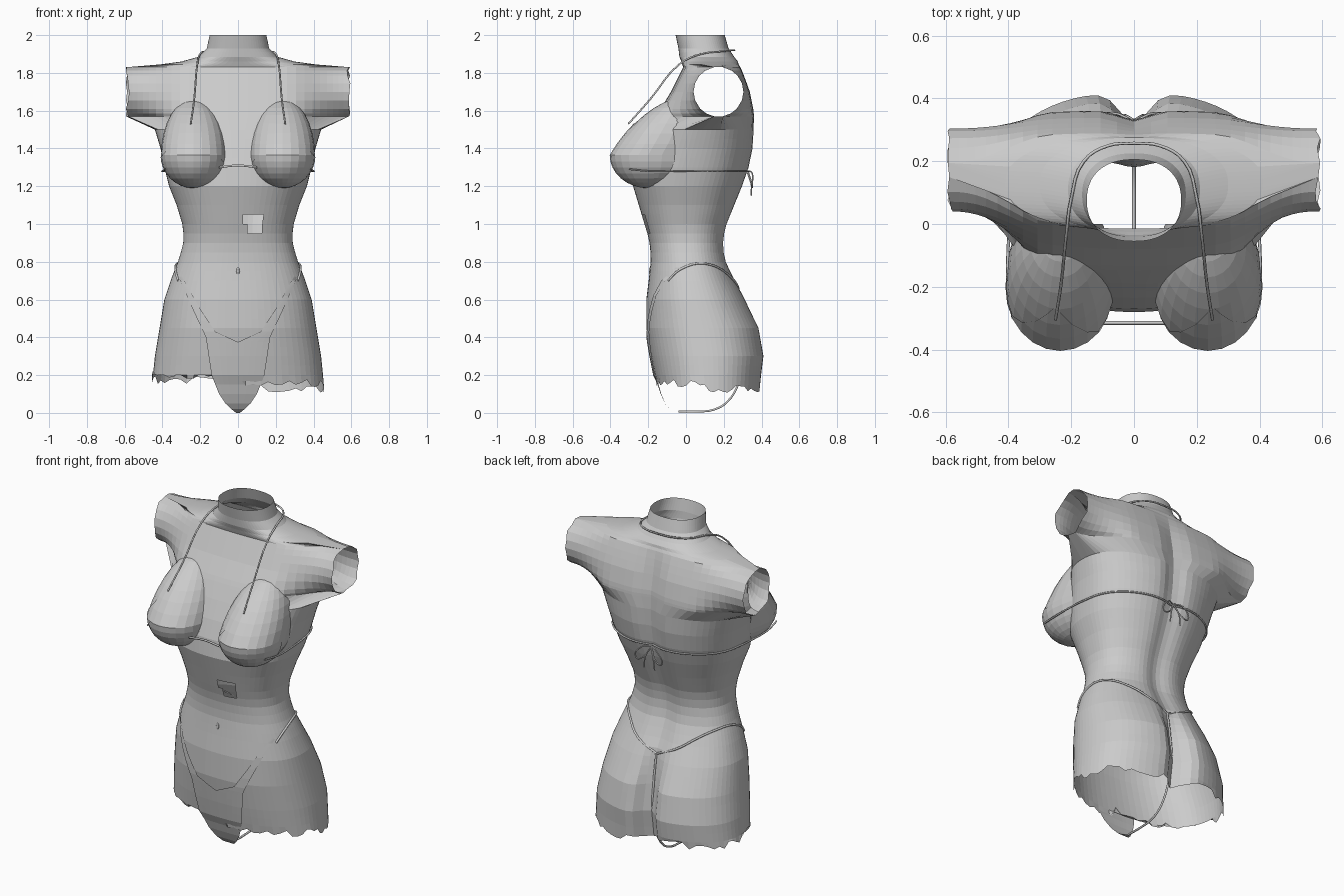
import bpy, bmesh, math, random
from mathutils import Vector

if "Cube" in bpy.data.objects:
    bpy.data.objects.remove(bpy.data.objects["Cube"])
random.seed(4)

# Torso profile: height, half width, front y, back y
PROFILE = [
    (.15, .455, -.155, .40), (.30, .44, -.185, .42), (.45, .415, -.21, .395),
    (.60, .39, -.21, .32), (.72, .35, -.195, .255), (.82, .31, -.185, .21),
    (.92, .285, -.195, .205), (1.0, .295, -.22, .225), (1.1, .325, -.25, .265),
    (1.2, .365, -.28, .305), (1.3, .39, -.27, .34), (1.4, .41, -.235, .36),
    (1.5, .44, -.19, .365), (1.6, .45, -.14, .36), (1.7, .45, -.08, .34),
    (1.77, .45, -.045, .315), (1.83, .45, -.015, .29), (1.845, .41, -.02, .28),
    (1.86, .30, -.025, .275), (1.885, .21, -.035, .255), (1.93, .165, -.04, .225),
    (2.0, .15, -.055, .205)]
GROOVE = [(0, .1), (.45, .095), (.65, .025), (1.2, .025), (1.4, .035), (1.7, .03), (1.86, 0)]
N = 2.3
ARM_X, ARM_Y, ARM_Z, ARM_R = .575, .172, 1.70, .132


def interp(table, z):
    if z <= table[0][0]:
        return table[0][1:]
    for a, b in zip(table, table[1:]):
        if z <= b[0]:
            t = (z - a[0]) / (b[0] - a[0])
            return tuple(p + (q - p) * t for p, q in zip(a[1:], b[1:]))
    return table[-1][1:]


def groove(x, z):
    return interp(GROOVE, z)[0] * math.exp(-(x / .065) ** 2)


def surf(deg, z, off=0.0):
    """Point on the torso at an angle (0 = +x side, 90 = back)."""
    hw, yf, yb = interp(PROFILE, z)
    c, s = math.cos(math.radians(deg)), math.sin(math.radians(deg))
    r = (abs(c) ** N + abs(s) ** N) ** (-1 / N)
    x, y = (hw + off) * c * r, (yf + yb) / 2 + ((yb - yf) / 2 + off) * s * r
    if s > 0:
        y -= groove(x, z) * s
    return Vector((x, y, z))


def girdle(deg, z):
    """Chest and shoulder section that narrows into round arm stumps."""
    hw, yf, yb = interp(PROFILE, z)
    c, s = math.cos(math.radians(deg)), math.sin(math.radians(deg))
    x = ARM_X * max(-1, min(1, c * 1.07))
    t = max(0, (abs(x) - .26) / (ARM_X - .26))
    t = t * t * (3 - 2 * t)
    h = ARM_R * math.sqrt(max(0, 1 - ((z - ARM_Z) / ARM_R) ** 2))
    if s > 0:
        y = (yb - groove(x, z) - .08 * x * x) * (1 - t) + (ARM_Y + h) * t
    else:
        y = (yf + .2 * x * x) * (1 - t) + (ARM_Y - h) * t
    return Vector((x, y, z))


def front_y(x, z):
    hw, yf, yb = interp(PROFILE, max(z, .15))
    u = min(abs(x) / hw, .99)
    y = (yf + yb) / 2 - (yb - yf) / 2 * (1 - u ** N) ** (1 / N)
    if z < .2:
        k = (z / .2) ** .4
        y = -.03 * (1 - k) + y * k
    return y - .009


def finish(bm, name):
    bmesh.ops.recalc_face_normals(bm, faces=bm.faces)
    me = bpy.data.meshes.new(name)
    bm.to_mesh(me)
    bm.free()
    ob = bpy.data.objects.new(name, me)
    bpy.context.collection.objects.link(ob)
    return ob


def loft(rows, closed=True):
    bm = bmesh.new()
    rows = [[bm.verts.new(p) for p in row] for row in rows]
    for a, b in zip(rows, rows[1:]):
        n = len(a)
        for i in range(n if closed else n - 1):
            j = (i + 1) % n
            bm.faces.new((a[i], a[j], b[j], b[i]))
    return bm


def cord(name, pts, r=.006):
    cu = bpy.data.curves.new(name, 'CURVE')
    cu.dimensions = '3D'
    cu.bevel_depth, cu.bevel_resolution = r, 1
    cu.resolution_u = 4
    sp = cu.splines.new('BEZIER')
    sp.bezier_points.add(len(pts) - 1)
    for bp, p in zip(sp.bezier_points, pts):
        bp.co = p
        bp.handle_left_type = bp.handle_right_type = 'AUTO'
    ob = bpy.data.objects.new(name, cu)
    bpy.context.collection.objects.link(ob)


# Torso shell with shoulders, open at neck, arms and hips
SEG = 72
angles = [360 * i / SEG for i in range(SEG)]
rows = [[surf(a, .15 + .05 * i) for a in angles] for i in range(28)]
rows += [[girdle(a, z) for a in angles] for z in (1.57, 1.585, 1.61, 1.655, 1.7, 1.745, 1.785, 1.812, 1.83)]
rows += [[surf(a, z) for a in angles] for z in (1.845, 1.86, 1.885, 1.91, 1.93, 1.965, 2.0)]
for p in rows[0]:
    p.z += (.045 if p.x < 0 else 0) - .03 * (p.y > .1) + random.uniform(-.015, .03)
bm = loft(rows)
gone = []
for f in bm.faces:
    c = f.calc_center_median()
    arm = all(abs(v.co.x) > ARM_X - .001 for v in f.verts)
    tear = c.y < 0 and ((c.x - .08) / .055) ** 2 + ((c.z - 1.01) / .045) ** 2 < 1
    if arm or tear:
        gone.append(f)
bmesh.ops.delete(bm, geom=gone, context='FACES')
bmesh.ops.remove_doubles(bm, verts=bm.verts, dist=.0005)
for v in bm.verts:
    if abs(v.co.x) > ARM_X - .001:
        v.co.x += math.copysign(random.uniform(-.02, .02), v.co.x)
finish(bm, "torso")

# Navel
bm = bmesh.new()
bmesh.ops.create_uvsphere(bm, u_segments=8, v_segments=6, radius=1)
for v in bm.verts:
    v.co = Vector((v.co.x * .01, v.co.y * .006 - .191, v.co.z * .02 + .75))
finish(bm, "navel")


# Breast volume, shared by skin and cup
def breast(s, k):
    bm = bmesh.new()
    bmesh.ops.create_uvsphere(bm, u_segments=24, v_segments=16, radius=1)
    for v in bm.verts:
        x, y, z = v.co * k
        up = max(z, 0)
        v.co = (s * (.235 + .172 * x),
                -.2 + y * (.2 if y < 0 else .28) + .17 * up,
                1.365 + z * (.3 if z > 0 else .172))
    return bm


def cut(bm, co, no):
    bmesh.ops.bisect_plane(bm, geom=bm.verts[:] + bm.edges[:] + bm.faces[:],
                           plane_co=co, plane_no=no, clear_outer=True)


for s, side in ((-1, "left"), (1, "right")):
    # Skin and fabric cup
    bm = breast(s, 1)
    cut(bm, (0, 0, 0), (0, 1, 0))
    finish(bm, side + "_breast")
    bm = breast(s, 1.02)
    cut(bm, (0, -.17, 0), (0, 1, 0))
    cut(bm, (s * .25, 0, 1.545), (s * 1.2, 0, 1))
    cut(bm, (s * .25, 0, 1.545), (-s * 1.25, 0, 1))
    finish(bm, side + "_cup")

    # Brief front panel half
    outer = [(0, .01), (.04, .06), (.1, .1), (.2, .14), (.4, .17), (.55, .24), (.7, .305), (.78, .33)]
    inner = [(.375, 0), (.43, .12), (.55, .2), (.7, .285), (.78, .325)]
    rows = []
    for z in [.0, .02, .05, .1, .15, .2, .25, .3, .34, .375, .4, .43, .49, .55, .62, .7, .77]:
        xi, xo = interp(inner, z)[0], interp(outer, z)[0]
        xs = [s * (xi + (xo - xi) * i / 5) for i in range(6)]
        rows.append([(x, front_y(x, z), z) for x in xs])
    finish(loft(rows, False), side + "_brief_panel")

    # Hip string running round to the back
    path = [(-32, .70), (-20, .745), (-5, .775), (10, .79), (30, .785), (50, .75), (70, .68), (90, .62)]
    cord(side + "_hip_string",
         [surf(a if s > 0 else 180 - a, z, .003) for a, z in path], .006)

    # Neck strap
    cord(side + "_neck_strap", [(s * .25, -.305, 1.53), (s * .232, -.19, 1.66), (s * .215, -.03, 1.85),
                                (s * .2, .08, 1.9), (s * .16, .2, 1.915), (s * .08, .25, 1.92),
                                (0, .257, 1.92)], .005)

    # Chest band from cup to the back
    pts = [(s * .385, -.3, 1.29), (s * .4, -.2, 1.28), (s * .4, -.06, 1.28)]
    pts += [surf(a if s > 0 else 180 - a, 1.28, .005) for a in (5, 25, 42, 55, 68, 80, 90)]
    cord(side + "_chest_band", pts, .005)

    # Bow loop and tail at the back
    cord(side + "_bow_loop", [(0, .325, 1.28), (s * .05, .35, 1.27), (s * .085, .35, 1.2),
                              (s * .055, .35, 1.2), (0, .325, 1.275)], .004)
    cord(side + "_bow_tail", [(0, .33, 1.275), (s * .025, .345, 1.22), (s * .035, .345, 1.15)], .004)

# Bridge between the cups
cord("cup_bridge", [(-.1, -.315, 1.3), (0, -.315, 1.31), (.1, -.315, 1.3)], .006)

# String between the legs
cord("rear_string", [(0, -.04, .008), (0, .06, .007), (0, .15, .018), (0, .22, .06), (0, .28, .16),
                     (0, .315, .3), (0, .305, .45), (0, .28, .62)], .006)
